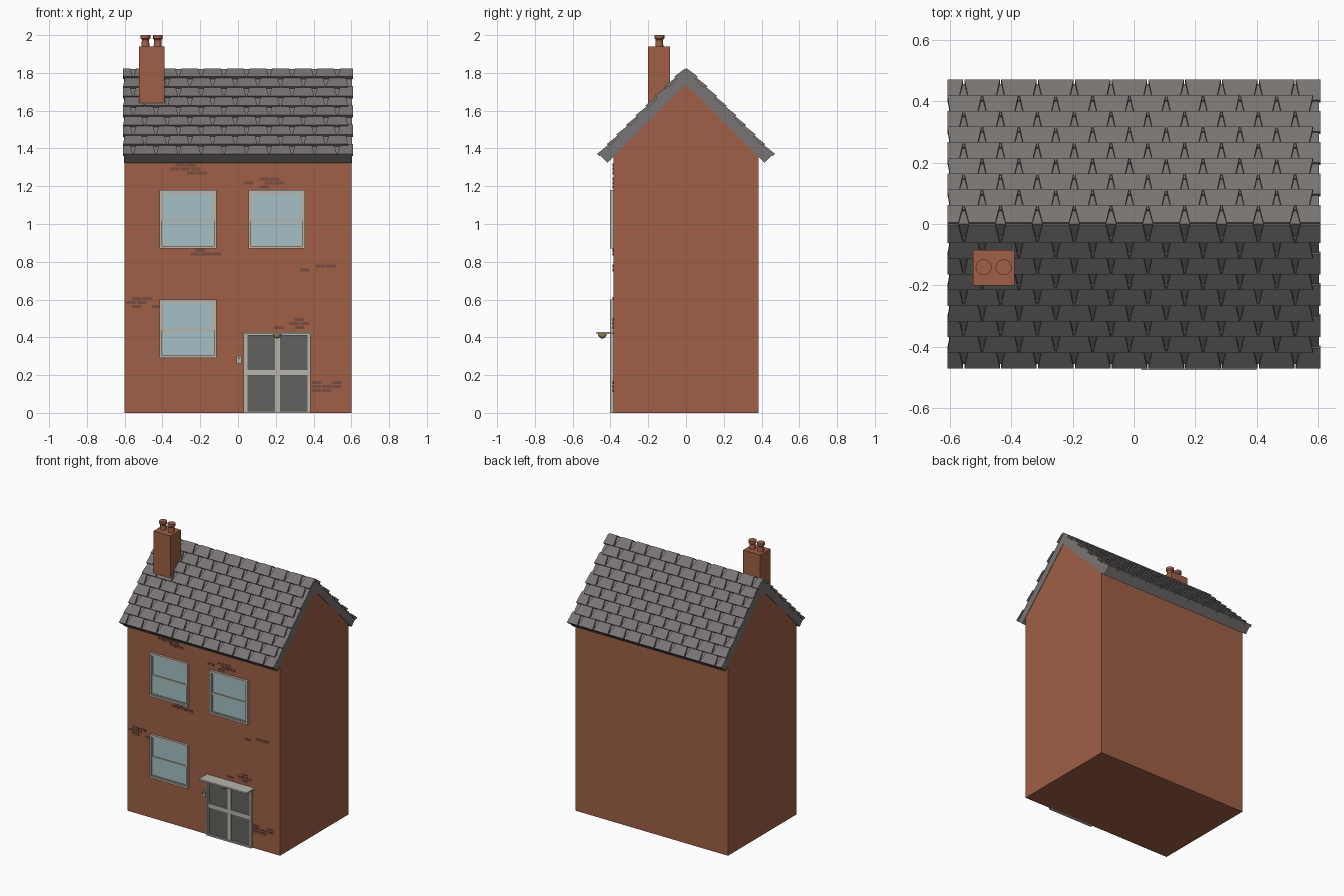
import bpy, bmesh, math

if "Cube" in bpy.data.objects:
    bpy.data.objects.remove(bpy.data.objects["Cube"])


def mat(name, rgb):
    m = bpy.data.materials.new(name)
    m.diffuse_color = (*rgb, 1)
    m.use_nodes = True
    m.node_tree.nodes["Principled BSDF"].inputs["Base Color"].default_value = m.diffuse_color
    return m


BRICK = mat("brick", (0.35, 0.115, 0.062))
DARK_BRICK = mat("dark_brick", (0.19, 0.075, 0.05))
SLATE = mat("slate", (0.19, 0.175, 0.17))
FRAME = mat("frame_paint", (0.48, 0.46, 0.41))
GLASS = mat("glass", (0.38, 0.53, 0.56))
PANEL = mat("door_panel", (0.12, 0.12, 0.115))
BRASS = mat("brass", (0.4, 0.26, 0.08))


def finish(bm, name, material):
    bmesh.ops.recalc_face_normals(bm, faces=bm.faces[:])
    me = bpy.data.meshes.new(name)
    bm.to_mesh(me)
    bm.free()
    me.materials.append(material)
    ob = bpy.data.objects.new(name, me)
    bpy.context.collection.objects.link(ob)
    return ob


def add_box(bm, x0, x1, y0, y1, z0, z1):
    r = bmesh.ops.create_cube(bm, size=1)
    for v in r["verts"]:
        v.co = ((x0 + x1) / 2 + v.co.x * (x1 - x0),
                (y0 + y1) / 2 + v.co.y * (y1 - y0),
                (z0 + z1) / 2 + v.co.z * (z1 - z0))


def boxes(name, material, *dims):
    bm = bmesh.new()
    for d in dims:
        add_box(bm, *d)
    return finish(bm, name, material)


def extrude_x(name, material, profile, half):
    """Extrude a (y, z) profile along x."""
    bm = bmesh.new()
    f = bm.faces.new([bm.verts.new((-half, y, z)) for y, z in profile])
    r = bmesh.ops.extrude_face_region(bm, geom=[f])
    for v in r["geom"]:
        if isinstance(v, bmesh.types.BMVert):
            v.co.x = half
    return finish(bm, name, material)


def lathe(name, material, profile, x, y, n=24):
    """Revolve an (r, z) profile around a vertical axis, capped at both ends."""
    bm = bmesh.new()
    rings = [[bm.verts.new((x + r * math.cos(2 * math.pi * i / n),
                            y + r * math.sin(2 * math.pi * i / n), z))
              for i in range(n)] for r, z in profile]
    for a, b in zip(rings, rings[1:]):
        for i in range(n):
            j = (i + 1) % n
            bm.faces.new((a[i], a[j], b[j], b[i]))
    bm.faces.new(rings[0])
    bm.faces.new(rings[-1])
    ob = finish(bm, name, material)
    bpy.context.view_layer.objects.active = ob
    ob.select_set(True)
    bpy.ops.object.shade_smooth_by_angle(angle=math.radians(35))
    ob.select_set(False)
    return ob


def frame_bars(x0, x1, z0, z1, w, y0, y1):
    """Four bars around a rectangle."""
    return [(x0, x0 + w, y0, y1, z0, z1), (x1 - w, x1, y0, y1, z0, z1),
            (x0 + w, x1 - w, y0, y1, z0, z0 + w), (x0 + w, x1 - w, y0, y1, z1 - w, z1)]


# House walls with gables
extrude_x("walls", BRICK, [(-0.385, 0), (0.385, 0), (0.385, 1.36), (0, 1.745), (-0.385, 1.36)], 0.60)

# Roof slab
extrude_x("roof_slab", SLATE, [(0, 1.82), (0.456, 1.364), (0.416, 1.324), (0, 1.74),
                               (-0.416, 1.324), (-0.456, 1.364)], 0.603)


# Staggered tapered roof tiles on each slope
def roof_tiles(name, side, rows=9, pitch=0.0722):
    bm = bmesh.new()
    c = math.sqrt(0.5)
    for i in range(rows):
        s0, s1 = max(0, i * pitch - 0.012), (i + 1) * pitch
        for k in range(-1, 12):
            cx = -0.615 + 0.12 * k + 0.06 * (i % 2)

            def vert(dx, s, n):
                x = max(-0.608, min(0.608, cx + dx))
                return bm.verts.new((x, side * c * (s + n), 1.82 + c * (n - s)))

            if abs(cx) > 0.64:
                continue
            ends = [[vert(-w, s, lo), vert(w, s, lo), vert(w, s, hi), vert(-w, s, hi)]
                    for w, s, lo, hi in ((0.043, s0, -0.006, 0.006), (0.058, s1, -0.002, 0.016))]
            a, b = ends
            bm.faces.new(a)
            bm.faces.new(b)
            for p in range(4):
                q = (p + 1) % 4
                bm.faces.new((a[p], a[q], b[q], b[p]))
    return finish(bm, name, SLATE)


roof_tiles("front_roof_tiles", -1)
roof_tiles("back_roof_tiles", 1)

# Chimney stack and pots
boxes("chimney_stack", BRICK, (-0.525, -0.39, -0.20, -0.085, 1.60, 1.94))
for i, x in enumerate((-0.49, -0.425)):
    lathe(f"chimney_pot_{i + 1}", BRICK,
          [(0.022, 1.93), (0.019, 1.975), (0.026, 1.983), (0.026, 2.0)], x, -0.141)

# Sash windows
for name, x0, z0 in (("upper_left", -0.415, 0.87), ("upper_right", 0.055, 0.87),
                     ("lower_left", -0.415, 0.29)):
    x1, z1, zm = x0 + 0.30, z0 + 0.31, z0 + 0.155
    boxes(name + "_window_frame", FRAME, *frame_bars(x0, x1, z0, z1, 0.013, -0.402, -0.38))
    boxes(name + "_window_sashes", FRAME,
          *frame_bars(x0 + 0.013, x1 - 0.013, zm - 0.006, z1 - 0.013, 0.007, -0.396, -0.38),
          *frame_bars(x0 + 0.013, x1 - 0.013, z0 + 0.013, zm - 0.006, 0.007, -0.393, -0.38))
    boxes(name + "_window_glass", GLASS, (x0 + 0.01, x1 - 0.01, -0.389, -0.38, z0 + 0.01, z1 - 0.01))

# Double front door
boxes("door_frame", FRAME, *frame_bars(0.03, 0.385, 0, 0.42, 0.011, -0.402, -0.38))
boxes("door_rails", FRAME, (0.041, 0.05, -0.397, -0.38, 0.011, 0.409),
      (0.367, 0.374, -0.397, -0.38, 0.011, 0.409),
      (0.195, 0.222, -0.397, -0.38, 0.011, 0.409),
      (0.05, 0.195, -0.396, -0.38, 0.20, 0.228),
      (0.222, 0.367, -0.396, -0.38, 0.20, 0.228))
boxes("door_panels", PANEL, (0.041, 0.374, -0.390, -0.38, 0.011, 0.409))

# Canopy with a round lamp below, and doorbell
boxes("door_canopy", FRAME, (0.025, 0.40, -0.475, -0.38, 0.417, 0.428))
lathe("canopy_lamp", BRASS,
      [(0.023 * math.cos(a), 0.417 - 0.023 * math.sin(a))
       for a in [math.radians(t) for t in (0, 15, 30, 45, 60, 75, 87)]], 0.207, -0.443)
boxes("doorbell_plate", FRAME, (-0.008, 0.018, -0.395, -0.38, 0.262, 0.302))
boxes("doorbell_button", PANEL, (0.0, 0.010, -0.398, -0.39, 0.284, 0.294))

# Patches of raised bricks: z, first x, count
rows = [(1.312, -0.33, 2), (1.291, -0.36, 3), (1.27, -0.27, 2),
        (1.237, 0.115, 2), (1.216, 0.03, 1), (1.216, 0.14, 2), (1.195, 0.115, 1),
        (0.861, -0.225, 1), (0.84, -0.25, 3), (0.777, 0.41, 2), (0.756, 0.327, 1),
        (0.605, -0.56, 2), (0.584, -0.59, 2), (0.563, -0.56, 1), (0.563, -0.455, 1),
        (0.495, 0.30, 1), (0.474, 0.272, 2), (0.453, 0.19, 1), (0.453, 0.30, 1),
        (0.16, 0.39, 1), (0.16, 0.50, 1), (0.139, 0.39, 3), (0.118, 0.39, 2)]
boxes("raised_bricks", DARK_BRICK,
      *[(x + 0.055 * i, x + 0.055 * i + 0.05, -0.389, -0.38, z - 0.008, z + 0.008)
        for z, x, n in rows for i in range(n) if not (x + 0.055 * i < -0.6)])
